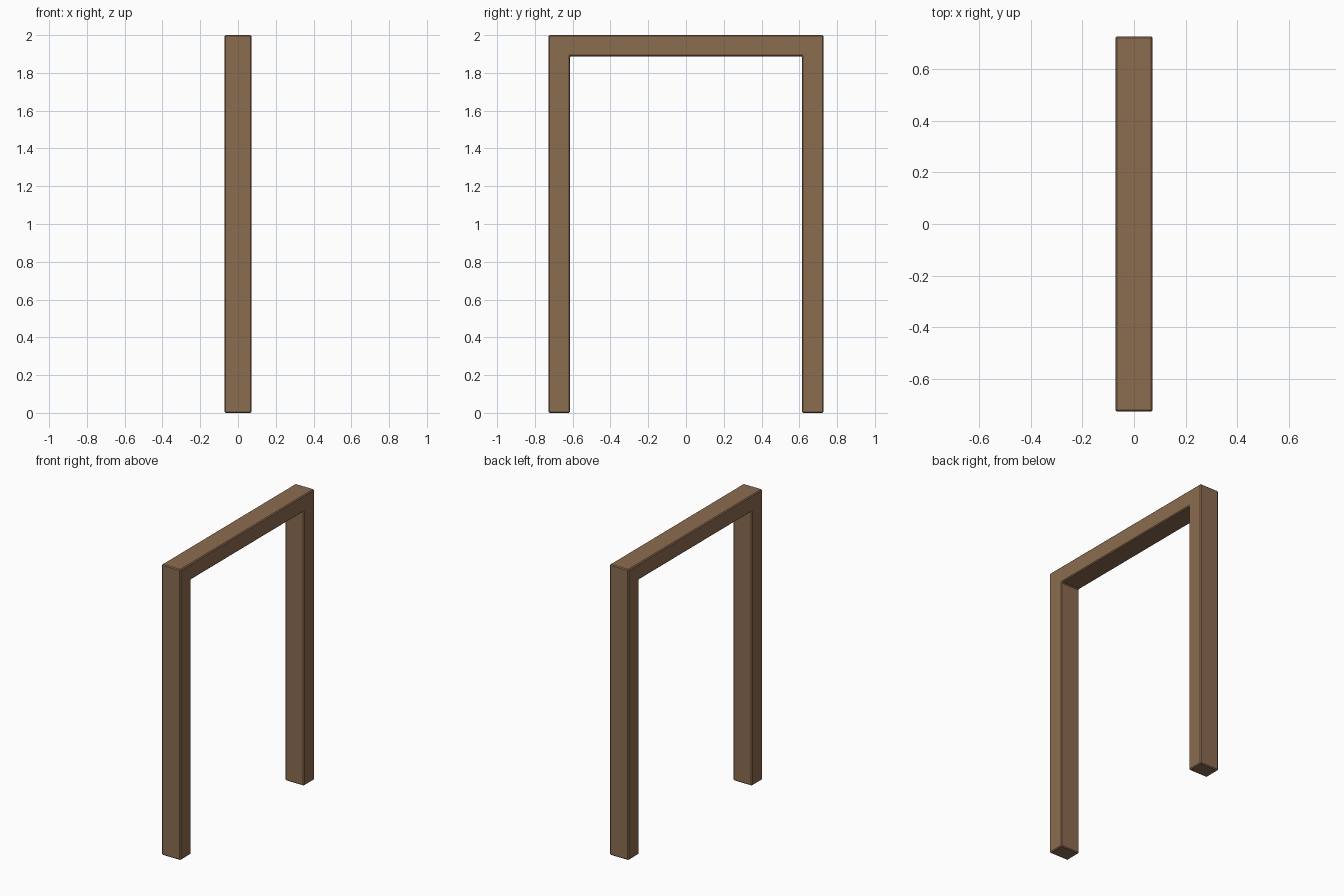
import bpy
import bmesh

cube = bpy.data.objects.get("Cube")
if cube:
    bpy.data.objects.remove(cube, do_unlink=True)

HALF_DEPTH, OUTER, INNER = 0.072, 0.728, 0.614
TOP, BEAM_UNDERSIDE = 2.0, 1.888

# Wood colour
wood = bpy.data.materials.new("brown_wood")
wood.use_nodes = True
colour = (0.26, 0.15, 0.08, 1)
wood.diffuse_color = colour
wood.node_tree.nodes["Principled BSDF"].inputs["Base Color"].default_value = colour

# Frame outline: two posts joined by a top beam
half = [(OUTER, TOP), (OUTER, 0), (INNER, 0), (INNER, BEAM_UNDERSIDE)]
outline = half + [(-y, z) for y, z in reversed(half)]

bm = bmesh.new()
face = bm.faces.new([bm.verts.new((-HALF_DEPTH, y, z)) for y, z in outline])
extruded = bmesh.ops.extrude_face_region(bm, geom=[face])["geom"]
bmesh.ops.translate(bm, vec=(2 * HALF_DEPTH, 0, 0),
                    verts=[v for v in extruded if isinstance(v, bmesh.types.BMVert)])
if face.is_valid and len(bm.faces) < len(outline) + 2:
    bm.faces.new([v for v in face.verts])
bmesh.ops.recalc_face_normals(bm, faces=bm.faces)

mesh = bpy.data.meshes.new("door_frame")
bm.to_mesh(mesh)
bm.free()
mesh.materials.append(wood)
frame = bpy.data.objects.new("door_frame", mesh)
bpy.context.collection.objects.link(frame)

# Slightly eased edges
bevel = frame.modifiers.new("eased_edges", "BEVEL")
bevel.width = 0.006
bevel.segments = 1
bevel.limit_method = "ANGLE"
